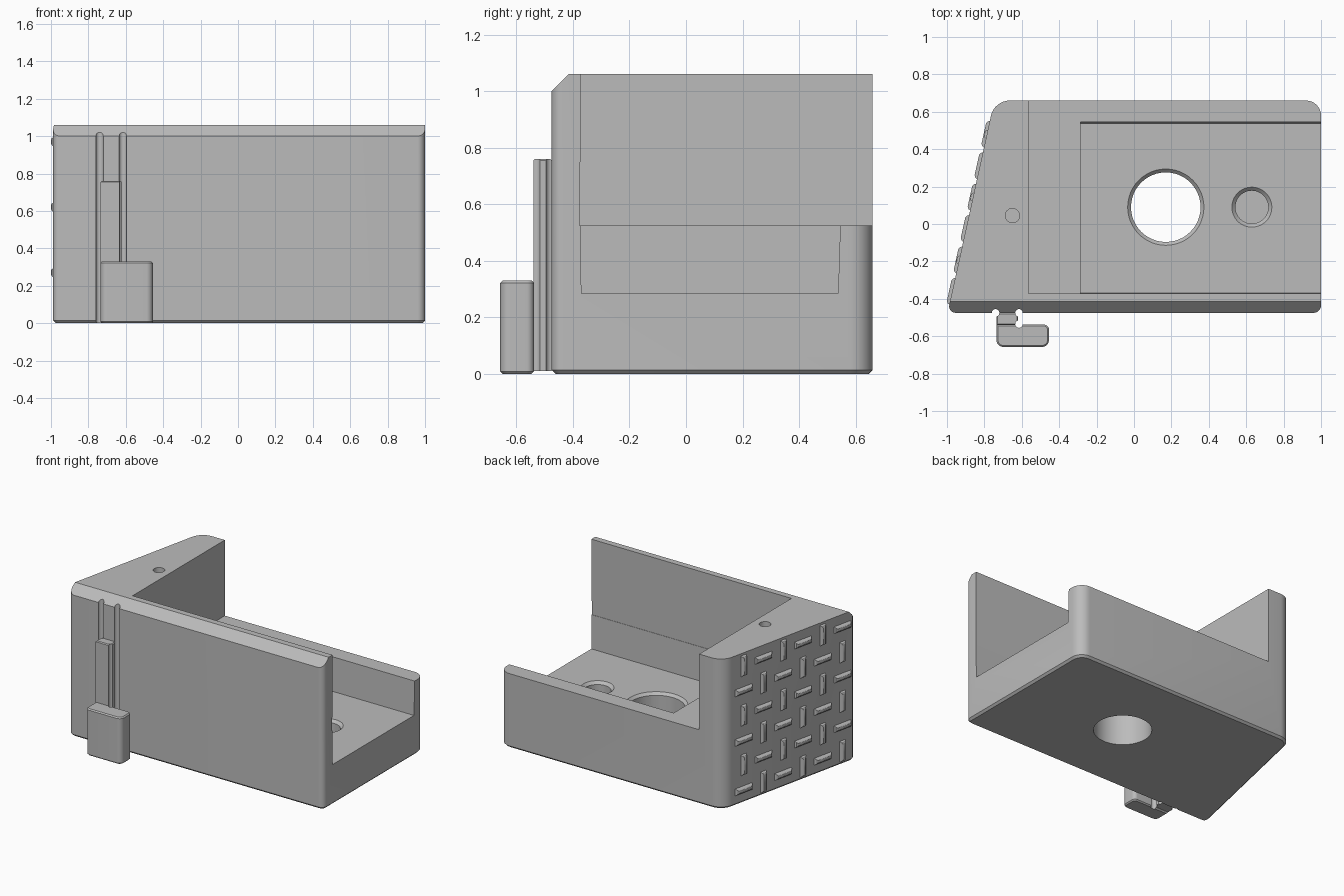
import bpy, bmesh, math
from mathutils import Matrix, Vector

old = bpy.data.objects.get("Cube")
if old:
    bpy.data.objects.remove(old)

GREY = (0.5, 0.5, 0.5, 1)
mat = bpy.data.materials.new("plain grey")
mat.use_nodes = True
mat.diffuse_color = GREY
mat.node_tree.nodes["Principled BSDF"].inputs["Base Color"].default_value = GREY


def to_object(name, bm):
    bmesh.ops.recalc_face_normals(bm, faces=bm.faces)
    mesh = bpy.data.meshes.new(name)
    bm.to_mesh(mesh)
    bm.free()
    mesh.materials.append(mat)
    obj = bpy.data.objects.new(name, mesh)
    bpy.context.collection.objects.link(obj)
    return obj


def extrude(bm, points, direction):
    """Solid made by pushing a flat outline along a direction."""
    base = bm.faces.new([bm.verts.new(p) for p in points])
    made = bmesh.ops.extrude_face_region(bm, geom=[base])
    top = [g for g in made["geom"] if isinstance(g, bmesh.types.BMVert)]
    bmesh.ops.translate(bm, verts=top, vec=direction)


def upright(name, outline, z0, z1, radii, bottom=0, top=0):
    """Vertical prism with one corner radius per point and small end chamfers."""
    bm = bmesh.new()
    extrude(bm, [(x, y, z0) for x, y in outline], (0, 0, z1 - z0))
    for (x, y), r in zip(outline, radii):
        edges = [e for e in bm.edges if r and all(
            math.hypot(v.co.x - x, v.co.y - y) < 1e-4 for v in e.verts)]
        if edges:
            bmesh.ops.bevel(bm, geom=edges, offset=r, offset_type='OFFSET',
                            segments=8, profile=0.5, affect='EDGES')
    for z, size in ((z0, bottom), (z1, top)):
        if size:
            rim = [e for e in bm.edges if all(abs(v.co.z - z) < 1e-5 for v in e.verts)]
            bmesh.ops.bevel(bm, geom=rim, offset=size, offset_type='OFFSET',
                            segments=1, affect='EDGES')
    return to_object(name, bm)


def sideways(name, profile, x0, x1):
    """Prism of a (y, z) profile running along x."""
    bm = bmesh.new()
    extrude(bm, [(x0, y, z) for y, z in profile], (x1 - x0, 0, 0))
    return to_object(name, bm)


def round_cutter(name, x, y, z0, z1, r0, r1):
    bm = bmesh.new()
    bmesh.ops.create_cone(bm, cap_ends=True, segments=48, radius1=r0, radius2=r1,
                          depth=z1 - z0,
                          matrix=Matrix.Translation((x, y, (z0 + z1) / 2)))
    return to_object(name, bm)


def select(obj):
    bpy.ops.object.select_all(action='DESELECT')
    obj.select_set(True)
    bpy.context.view_layer.objects.active = obj


def cut(target, cutters):
    select(target)
    for c in cutters:
        c.hide_render = True
        mod = target.modifiers.new("cut", 'BOOLEAN')
        mod.operation = 'DIFFERENCE'
        mod.solver = 'EXACT'
        mod.object = c
        bpy.ops.object.modifier_apply(modifier=mod.name)
        bpy.data.objects.remove(c)


def smooth(obj):
    select(obj)
    bpy.ops.object.shade_smooth_by_angle(angle=math.radians(30))


# Body with one slanted end
FRONT, BACK, TOP = -0.475, 0.66, 1.06
SLANT_FRONT, SLANT_BACK = Vector((-0.997, FRONT, 0)), Vector((-0.747, BACK, 0))
body = upright("body", [SLANT_FRONT.xy, (1, FRONT), (1, BACK), SLANT_BACK.xy],
               0, TOP, [0.045, 0.04, 0.08, 0.08], bottom=0.014)

# Pockets, front edge chamfer, holes and front grooves
FLOOR, LEDGE = 0.285, 0.525
GROOVES = (-0.74, -0.615)
cut(body, [
    sideways("upper_pocket", [(-0.37, 1.2), (-0.376, LEDGE), (1, LEDGE), (1, 1.2)],
             -0.565, 1.2),
    sideways("lower_pocket", [(-0.375, 0.6), (-0.37, FLOOR), (0.538, FLOOR), (0.548, 0.6)],
             -0.285, 1.2),
    sideways("edge_chamfer", [(FRONT - 0.1, 0.9), (FRONT + 0.16, 1.16), (FRONT - 0.1, 1.16)],
             -1.2, 1.2),
    round_cutter("large_hole", 0.17, 0.09, -0.1, 0.4, 0.186, 0.186),
    round_cutter("large_hole_rim", 0.17, 0.09, FLOOR - 0.02, FLOOR + 0.01, 0.184, 0.214),
    round_cutter("small_hole", 0.63, 0.09, 0.16, 0.4, 0.088, 0.088),
    round_cutter("small_hole_rim", 0.63, 0.09, FLOOR - 0.02, FLOOR + 0.01, 0.087, 0.117),
    round_cutter("pin_hole", -0.65, 0.045, TOP - 0.12, 1.2, 0.038, 0.038),
] + [round_cutter("front_groove", x, FRONT, -0.1, 1.2, 0.02, 0.02) for x in GROOVES])
smooth(body)

# Clip on the front: tall rail and short catch block
rail = upright("clip_rail", [(-0.735, -0.54), (-0.62, -0.54), (-0.62, FRONT + 0.001),
                             (-0.735, FRONT + 0.001)], 0.01, 0.76, [0] * 4, top=0.006)
cut(rail, [round_cutter("rail_groove", x, y, -0.1, 1.2, 0.02, 0.02)
           for x, y in ((GROOVES[0], FRONT), (GROOVES[1], FRONT), (GROOVES[1], -0.535))])
smooth(rail)

block = upright("clip_block", [(-0.735, -0.657), (-0.455, -0.657), (-0.455, -0.538),
                               (-0.735, -0.538)], 0, 0.33,
                [0.035, 0.035, 0.025, 0], bottom=0.008, top=0.008)
cut(block, [round_cutter("block_groove", GROOVES[1], -0.535, -0.1, 1.2, 0.02, 0.02)])
smooth(block)

# Raised tread bars woven in a checkerboard on the slanted end
along = (SLANT_BACK - SLANT_FRONT).normalized()
up = Vector((0, 0, 1))
outward = up.cross(along)
tread = bmesh.new()
for row in range(6):
    for col in range(6):
        y = -0.36 + 0.168 * col
        t = (y - FRONT) / (BACK - FRONT)
        centre = SLANT_FRONT.lerp(SLANT_BACK, t) + up * (0.97 - 0.175 * row)
        a, b = (along, up) if (row + col) % 2 == 0 else (up, along)
        # Nested outlines from the wall to the crest
        rings = []
        for half, wide, lift in ((0.075, 0.026, -0.003), (0.067, 0.018, 0.011),
                                 (0.055, 0.008, 0.017)):
            rings.append([tread.verts.new(centre + a * half * i + b * wide * j + outward * lift)
                          for i, j in ((-1, -1), (1, -1), (1, 1), (-1, 1))])
        tread.faces.new(rings[0])
        tread.faces.new(rings[-1])
        for low, high in zip(rings, rings[1:]):
            for k in range(4):
                n = (k + 1) % 4
                tread.faces.new((low[k], low[n], high[n], high[k]))
smooth(to_object("tread_bars", tread))
